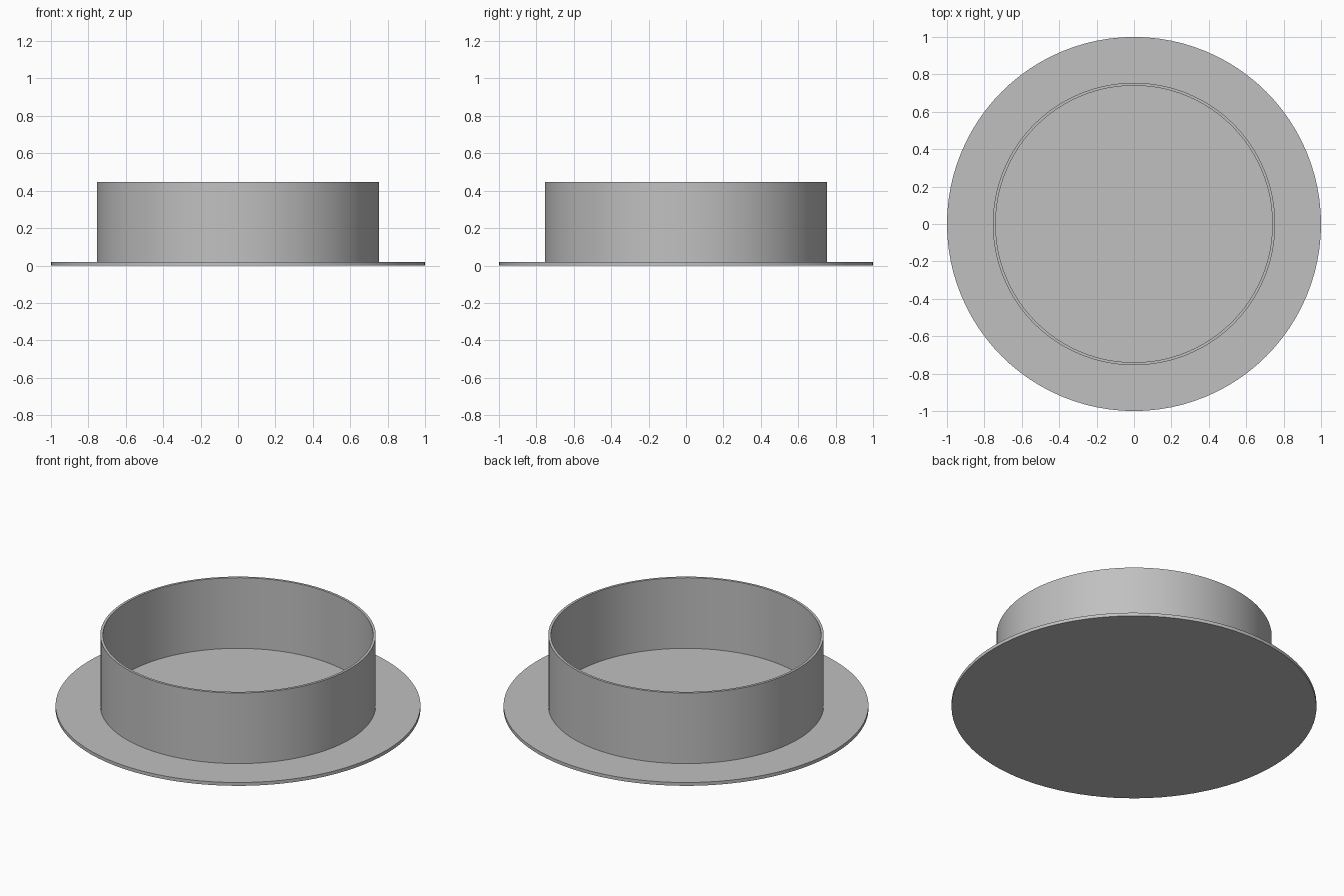
import bpy, bmesh
from math import radians, tau
from mathutils import Vector

if "Cube" in bpy.data.objects:
    bpy.data.objects.remove(bpy.data.objects["Cube"], do_unlink=True)

SEGMENTS = 96
PLATE_R, PLATE_H = 1.0, 0.02
OUTER_R, INNER_R, TOP = 0.755, 0.74, 0.447

grey = bpy.data.materials.new("plain grey")
grey.use_nodes = True
colour = (0.53, 0.53, 0.53, 1)
grey.diffuse_color = colour
grey.node_tree.nodes["Principled BSDF"].inputs["Base Color"].default_value = colour


def lathe(name, profile):
    """Revolve an (r, z) profile around the z axis into one closed solid."""
    bm = bmesh.new()
    verts = [bm.verts.new((r, 0, z)) for r, z in profile]
    edges = [bm.edges.new(pair) for pair in zip(verts, verts[1:])]
    bmesh.ops.spin(bm, geom=verts + edges, cent=Vector(), axis=(0, 0, 1),
                   angle=tau, steps=SEGMENTS, use_merge=False)
    bmesh.ops.remove_doubles(bm, verts=bm.verts[:], dist=1e-4)
    bmesh.ops.recalc_face_normals(bm, faces=bm.faces[:])
    mesh = bpy.data.meshes.new(name)
    bm.to_mesh(mesh)
    bm.free()
    mesh.materials.append(grey)
    obj = bpy.data.objects.new(name, mesh)
    bpy.context.collection.objects.link(obj)
    bpy.ops.object.select_all(action="DESELECT")
    obj.select_set(True)
    bpy.context.view_layer.objects.active = obj
    bpy.ops.object.shade_smooth_by_angle(angle=radians(30))
    return obj


# Flat round plate with a thin upright collar, closed below by the plate
lathe("flanged_collar", [
    (0, 0), (PLATE_R, 0), (PLATE_R, PLATE_H),
    (OUTER_R, PLATE_H), (OUTER_R, TOP),
    (INNER_R, TOP), (INNER_R, PLATE_H), (0, PLATE_H),
])
